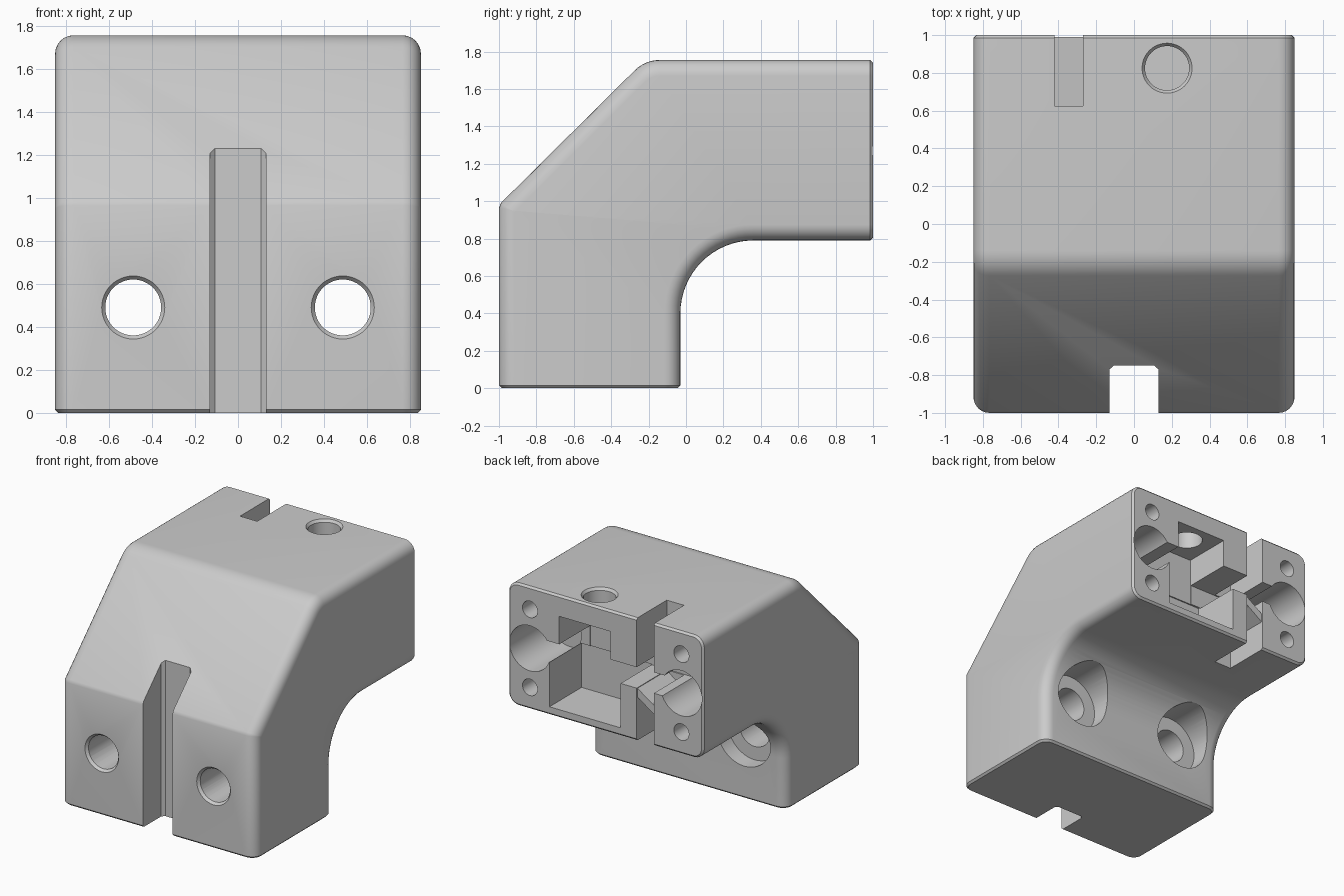
import bpy, bmesh, math
from mathutils import Vector, Matrix

cube = bpy.data.objects.get("Cube")
if cube:
    bpy.data.objects.remove(cube, do_unlink=True)

grey = bpy.data.materials.new("plain grey")
grey.use_nodes = True
COLOR = (0.6, 0.6, 0.6, 1)
grey.diffuse_color = COLOR
grey.node_tree.nodes["Principled BSDF"].inputs["Base Color"].default_value = COLOR


def finish(bm, name):
    bmesh.ops.recalc_face_normals(bm, faces=bm.faces)
    mesh = bpy.data.meshes.new(name)
    bm.to_mesh(mesh)
    bm.free()
    mesh.materials.append(grey)
    ob = bpy.data.objects.new(name, mesh)
    bpy.context.collection.objects.link(ob)
    return ob


def prism(name, points, direction):
    """Extrude a closed outline of 3D points along a direction."""
    bm = bmesh.new()
    face = bm.faces.new([bm.verts.new(p) for p in points])
    new = bmesh.ops.extrude_face_region(bm, geom=[face])["geom"]
    bmesh.ops.translate(bm, vec=direction,
                        verts=[v for v in new if isinstance(v, bmesh.types.BMVert)])
    return finish(bm, name)


def box(name, x0, x1, y0, y1, z0, z1):
    return prism(name, [(x0, y0, z0), (x1, y0, z0), (x1, y1, z0), (x0, y1, z0)],
                 (0, 0, z1 - z0))


def rod(name, start, end, r0, r1=None):
    """Cylinder or cone between two points."""
    a, b = Vector(start), Vector(end)
    bm = bmesh.new()
    turn = (b - a).to_track_quat('Z', 'Y').to_matrix().to_4x4()
    bmesh.ops.create_cone(bm, cap_ends=True, segments=48, radius1=r0,
                          radius2=r0 if r1 is None else r1, depth=(b - a).length,
                          matrix=Matrix.Translation((a + b) / 2) @ turn)
    return finish(bm, name)


def arc(cy, cz, r, a0, a1, n):
    steps = [math.radians(a0 + (a1 - a0) * i / n) for i in range(n + 1)]
    return [(cy + r * math.cos(t), cz + r * math.sin(t)) for t in steps]


# Elbow body: side profile extruded across, with rounded side edges
W, TOP, UNDER, LEG = 0.85, 1.755, 0.79, -0.03
profile = [(-1, 0), (LEG, 0)]
profile += arc(LEG + 0.39, UNDER - 0.39, 0.39, 180, 90, 16)
profile += [(1, UNDER), (1, TOP)]
profile += arc(-0.14, TOP - 0.19, 0.19, 90, 135, 8)
profile += [(-0.99, 0.99), (-1, 0.965)]
bm = bmesh.new()
cap = bm.faces.new([bm.verts.new((-W, y, z)) for y, z in profile])
new = bmesh.ops.extrude_face_region(bm, geom=[cap])["geom"]
bmesh.ops.translate(bm, vec=(2 * W, 0, 0),
                    verts=[v for v in new if isinstance(v, bmesh.types.BMVert)])
bmesh.ops.recalc_face_normals(bm, faces=bm.faces)


def on_end(edge):
    return (all(v.co.z < 1e-4 for v in edge.verts)
            or all(v.co.y > 1 - 1e-4 for v in edge.verts))


sides = [e for e in bm.edges if not on_end(e)
         and abs(e.verts[0].co.x - e.verts[1].co.x) < 1e-4]
bmesh.ops.bevel(bm, geom=sides, offset=0.085, segments=6, profile=0.5, affect='EDGES')
rims = [e for e in bm.edges if on_end(e)]
bmesh.ops.bevel(bm, geom=rims, offset=0.015, segments=1, affect='EDGES')
body = finish(bm, "elbow_body")

cutters = []
# Front groove with chamfered inner corners
groove = [(-0.13, -1.1), (0.13, -1.1), (0.13, -0.77), (0.108, -0.75),
          (-0.108, -0.75), (-0.13, -0.77)]
cutters.append(prism("groove_cut", [(x, y, -0.1) for x, y in groove], (0, 0, 2)))

for s in (-1, 1):
    # Leg bolt holes: through hole, mouth chamfer and rear counterbore
    x, z = s * 0.487, 0.49
    cutters.append(rod("bolt_hole_cut", (x, -1.1, z), (x, 0.2, z), 0.13))
    cutters.append(rod("bolt_mouth_cut", (x, -1.01, z), (x, -0.98, z), 0.155, 0.13))
    cutters.append(rod("counterbore_cut", (x, -0.16, z), (x, 0.4, z), 0.235))
    # End face bores and pin holes
    x = s * 0.66
    cutters.append(rod("end_bore_cut", (x, 0.5, 1.27), (x, 1.1, 1.27), 0.178))
    for dz in (-0.307, 0.307):
        cutters.append(rod("pin_hole_cut", (x, 0.6, 1.27 + dz), (x, 1.1, 1.27 + dz), 0.065))

# End face pocket, cross slot and vertical slot
cutters.append(box("upper_pocket_cut", -0.04, 0.405, 0.61, 1.1, 1.15, 1.59))
cutters.append(box("lower_pocket_cut", -0.13, 0.49, 0.6, 1.1, 0.855, 1.21))
cutters.append(box("cross_slot_cut", -0.6, 0.6, 0.615, 1.1, 1.205, 1.37))
cutters.append(box("vertical_slot_cut", -0.42, -0.27, 0.625, 1.1, 0.6, 1.9))

# Top hole opening into the pocket
cutters.append(rod("top_hole_cut", (0.175, 0.825, 1.3), (0.175, 0.825, 1.9), 0.117))
cutters.append(rod("top_mouth_cut", (0.175, 0.825, 1.735), (0.175, 0.825, 1.765), 0.117, 0.14))

bpy.context.view_layer.objects.active = body
for cutter in cutters:
    cutter.hide_render = True
    mod = body.modifiers.new("cut", 'BOOLEAN')
    mod.operation, mod.solver, mod.object = 'DIFFERENCE', 'EXACT', cutter
    bpy.ops.object.modifier_apply(modifier=mod.name)
    bpy.data.objects.remove(cutter, do_unlink=True)

# Sloped web closing the middle of the vertical slot
prism("slot_web", [(-0.27, 0.62, 1.2), (-0.42, 0.62, 1.1), (-0.42, 0.62, 1.03),
                   (-0.27, 0.62, 1.13)], (0, 0.37, 0))

bpy.ops.object.select_all(action='DESELECT')
body.select_set(True)
bpy.ops.object.shade_smooth_by_angle(angle=math.radians(30))
